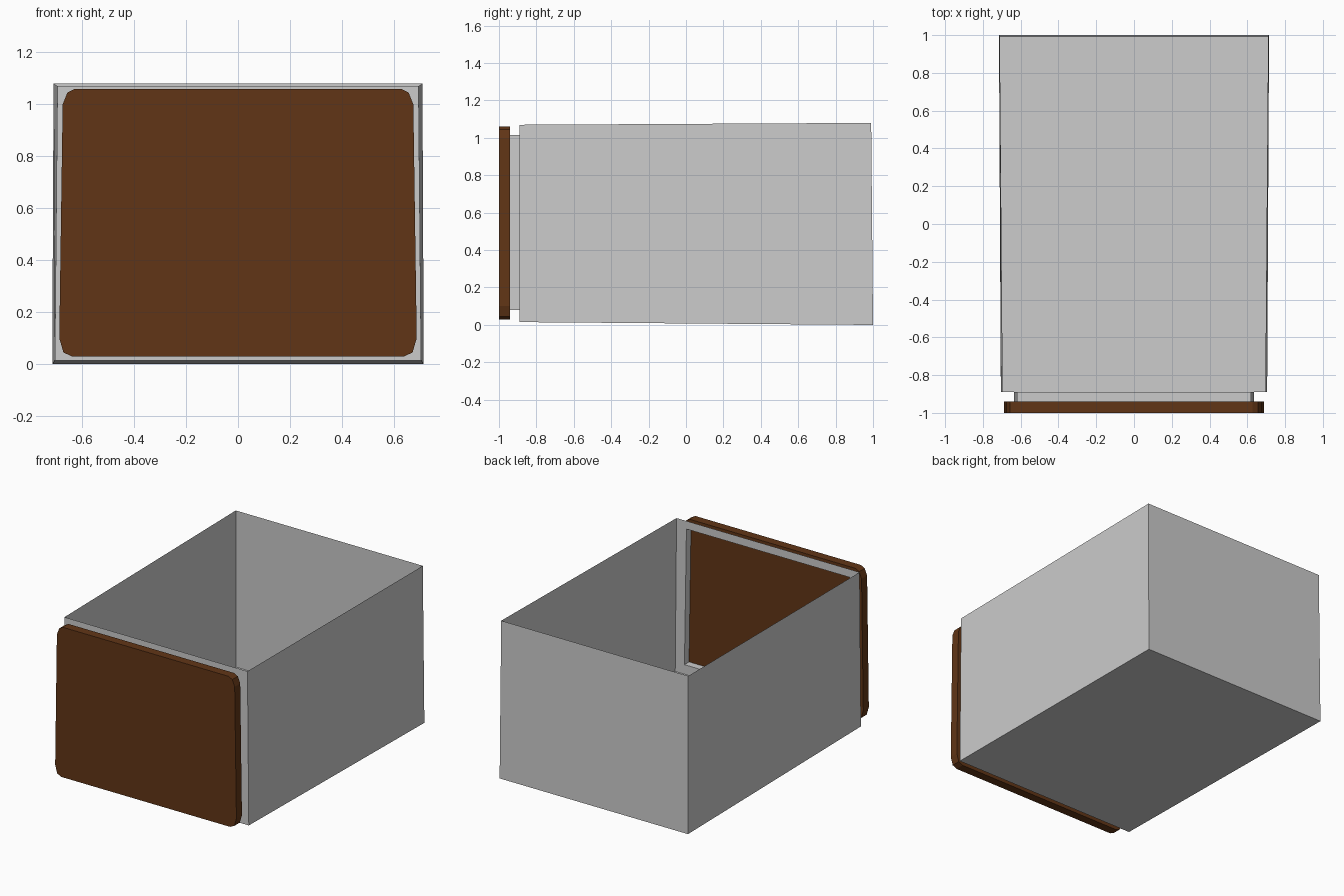
import bpy, bmesh

if "Cube" in bpy.data.objects:
    bpy.data.objects.remove(bpy.data.objects["Cube"])


def ring(bm, y_low, y_high, half_low, half_high, low, high):
    """Trapezoid corners: bottom left, bottom right, top right, top left."""
    return [bm.verts.new(p) for p in (
        (-half_low, y_low, low), (half_low, y_low, low),
        (half_high, y_high, high), (-half_high, y_high, high))]


def finish(name, bm):
    bmesh.ops.recalc_face_normals(bm, faces=bm.faces)
    mesh = bpy.data.meshes.new(name)
    bm.to_mesh(mesh)
    bm.free()
    obj = bpy.data.objects.new(name, mesh)
    bpy.context.collection.objects.link(obj)
    return obj


# Thin tapered tray, open on top, with a framed front opening and short neck
bm = bmesh.new()
back = ring(bm, 1.0, 0.99, 0.715, 0.71, 0.0, 1.08)
front = ring(bm, -0.89, -0.89, 0.705, 0.695, 0.015, 1.07)
hole = ring(bm, -0.89, -0.89, 0.635, 0.62, 0.08, 1.015)
neck = ring(bm, -0.94, -0.94, 0.635, 0.62, 0.08, 1.015)
bm.faces.new(back)
for i in range(4):
    j = (i + 1) % 4
    if i != 2:  # the top stays open
        bm.faces.new((back[i], back[j], front[j], front[i]))
    bm.faces.new((front[i], front[j], hole[j], hole[i]))
    bm.faces.new((hole[i], hole[j], neck[j], neck[i]))
finish("drawer_box", bm)

# Front panel with clipped, two-step rounded corners
right = [(0.64, 0.03), (0.672, 0.045), (0.688, 0.10),
         (0.675, 1.0), (0.657, 1.045), (0.628, 1.06)]
outline = right + [(-x, z) for x, z in reversed(right)]
bm = bmesh.new()
face = bm.faces.new([bm.verts.new((x, -1.0, z)) for x, z in outline])
rear = bmesh.ops.extrude_face_region(bm, geom=[face], use_keep_orig=True)
for v in rear["geom"]:
    if isinstance(v, bmesh.types.BMVert):
        v.co.y = -0.94
panel = finish("front_panel", bm)

brown = bpy.data.materials.new("dark_brown")
brown.diffuse_color = (0.12, 0.036, 0.008, 1)
brown.use_nodes = True
brown.node_tree.nodes["Principled BSDF"].inputs["Base Color"].default_value = brown.diffuse_color
panel.data.materials.append(brown)
